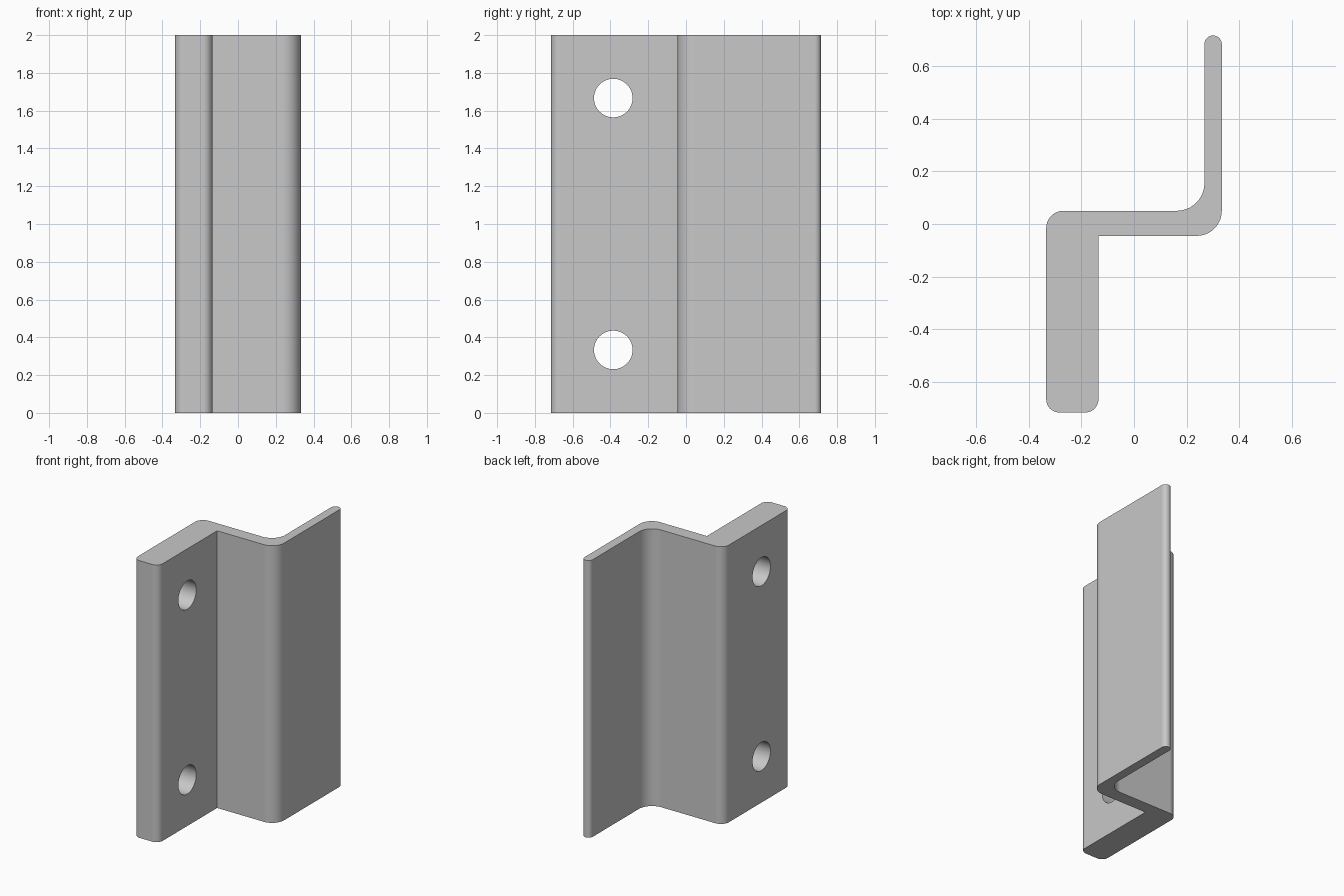
import bpy, bmesh, math
from mathutils import Vector

cube = bpy.data.objects.get("Cube")
if cube:
    bpy.data.objects.remove(cube, do_unlink=True)

HEIGHT = 2.0
ARC_STEPS = 12

metal = bpy.data.materials.new("plain_grey")
metal.use_nodes = True
grey = (0.58, 0.58, 0.58, 1)
metal.diffuse_color = grey
metal.node_tree.nodes["Principled BSDF"].inputs["Base Color"].default_value = grey

# Profile corners: x, y, fillet radius
CORNERS = [
    (-0.333, -0.715, 0.05), (-0.135, -0.715, 0.05),
    (-0.135, -0.045, 0), (0.333, -0.045, 0.095),
    (0.333, 0.715, 0.033), (0.267, 0.715, 0.033),
    (0.267, 0.05, 0.105), (-0.333, 0.05, 0.065),
]


def rounded_outline(corners):
    """Replace each right-angled corner with a tangent arc."""
    points = []
    for i, (x, y, r) in enumerate(corners):
        p = Vector((x, y))
        if r == 0:
            points.append(p)
            continue
        before = (Vector(corners[i - 1][:2]) - p).normalized()
        after = (Vector(corners[(i + 1) % len(corners)][:2]) - p).normalized()
        centre = p + (before + after) * r
        for k in range(ARC_STEPS + 1):
            a = math.pi / 2 * k / ARC_STEPS
            points.append(centre - after * r * math.cos(a) - before * r * math.sin(a))
    return points


# Extruded stepped bracket
bm = bmesh.new()
base = bm.faces.new([bm.verts.new((p.x, p.y, 0)) for p in rounded_outline(CORNERS)])
top = bmesh.ops.extrude_face_region(bm, geom=[base])
bmesh.ops.translate(bm, vec=(0, 0, HEIGHT),
                    verts=[v for v in top["geom"] if isinstance(v, bmesh.types.BMVert)])
bmesh.ops.recalc_face_normals(bm, faces=bm.faces)
mesh = bpy.data.meshes.new("bracket")
bm.to_mesh(mesh)
bm.free()
mesh.materials.append(metal)
bracket = bpy.data.objects.new("bracket", mesh)
bpy.context.collection.objects.link(bracket)

# Two bolt holes through the thick flange
for z in (HEIGHT / 6, HEIGHT * 5 / 6):
    bpy.ops.mesh.primitive_cylinder_add(vertices=64, radius=0.102, depth=0.5,
                                        location=(-0.234, -0.385, z),
                                        rotation=(0, math.pi / 2, 0))
    cutter = bpy.context.object
    cutter.name = "hole_cutter"
    cutter.hide_render = True
    cutter.data.materials.append(metal)
    cut = bracket.modifiers.new("bolt_hole", "BOOLEAN")
    cut.operation = "DIFFERENCE"
    cut.solver = "EXACT"
    cut.object = cutter
    bpy.ops.object.select_all(action="DESELECT")
    bracket.select_set(True)
    bpy.context.view_layer.objects.active = bracket
    bpy.ops.object.modifier_apply(modifier=cut.name)
    bpy.data.objects.remove(cutter, do_unlink=True)

# Smooth fillets, crisp edges, flat broad faces
bpy.ops.object.shade_smooth_by_angle(angle=math.radians(30))
weighted = bracket.modifiers.new("flat_faces", "WEIGHTED_NORMAL")
weighted.keep_sharp = True
